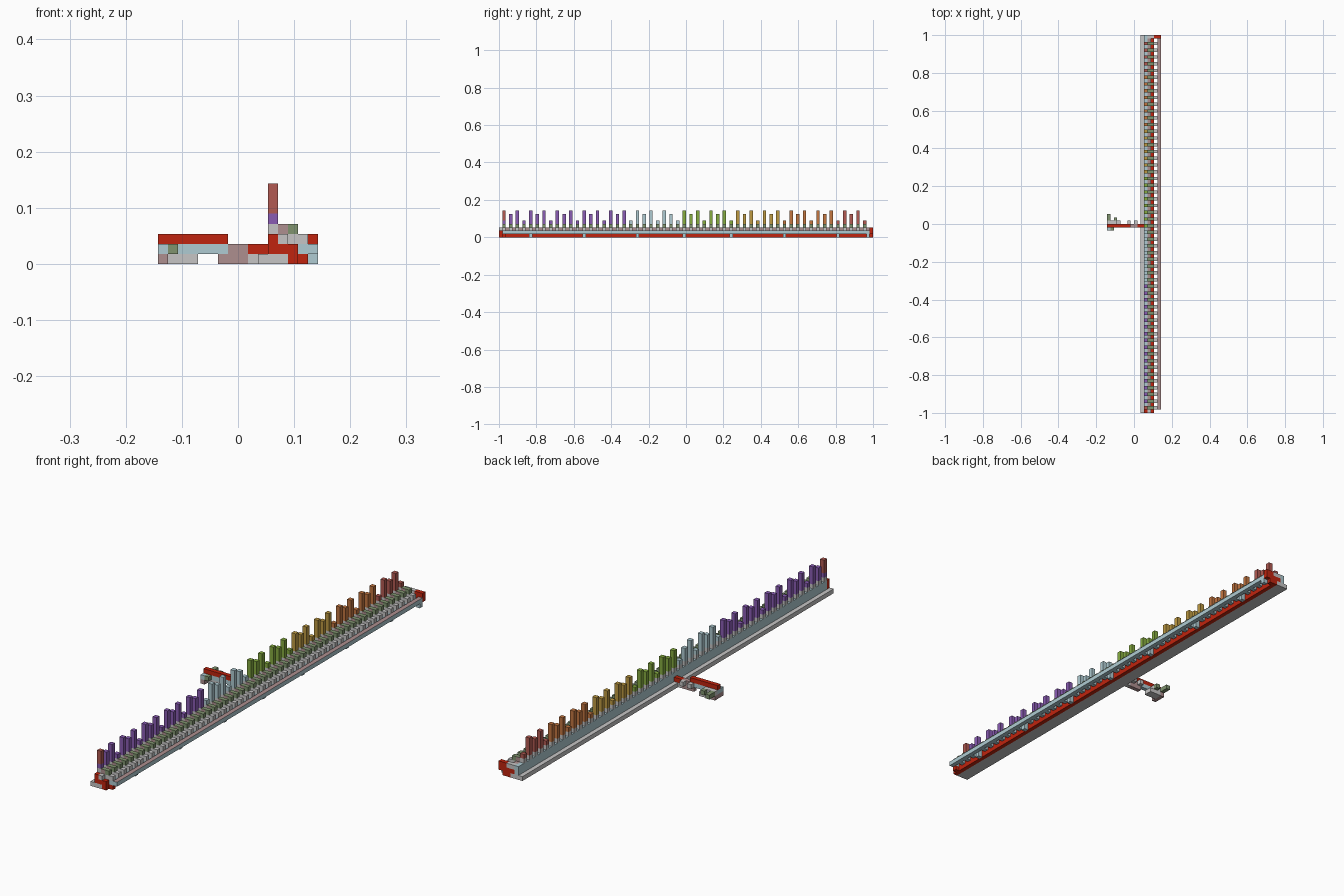
import bpy, bmesh
from mathutils import Matrix, Vector

cube = bpy.data.objects.get("Cube")
if cube:
    bpy.data.objects.remove(cube, do_unlink=True)

U = 2 / 112          # one block
LENGTH = 112         # blocks along y


def material(name, hex_code):
    def linear(c):
        c /= 255
        return c / 12.92 if c < 0.04045 else ((c + 0.055) / 1.055) ** 2.4
    rgb = [linear(c) for c in bytes.fromhex(hex_code)]
    m = bpy.data.materials.new(name)
    m.use_nodes = True
    m.diffuse_color = (*rgb, 1)
    m.node_tree.nodes["Principled BSDF"].inputs["Base Color"].default_value = (*rgb, 1)
    return m


red = material("red", "C0240E")
blue = material("pale_blue", "AFCBD2")
gray = material("light_gray", "C6C5C5")
mauve = material("mauve", "AE8F8F")
sage = material("sage_green", "80946F")
purple = material("purple", "8A5CB4")
green = material("leaf_green", "86AC40")
ochre = material("ochre", "BE9A42")
orange = material("orange", "C47640")
brick = material("brick", "B25A52")


def part(name, mat, boxes, top=None):
    """Boxes are (x, y, z, width, depth, height) in blocks; top recolours upward faces."""
    bm = bmesh.new()
    for x, y, z, w, d, h in boxes:
        centre = Vector((x + w / 2 - 8, y + d / 2 - LENGTH / 2, z + h / 2)) * U
        bmesh.ops.create_cube(bm, size=U, matrix=Matrix.Translation(centre) @ Matrix.Diagonal((w, d, h, 1)))
    mesh = bpy.data.meshes.new(name)
    mesh.materials.append(mat)
    if top:
        mesh.materials.append(top)
        bm.normal_update()
        for f in bm.faces:
            f.material_index = int(f.normal.z > 0.5)
    bm.to_mesh(mesh)
    bm.free()
    obj = bpy.data.objects.new(name, mesh)
    bpy.context.collection.objects.link(obj)
    return obj


steps = range(1, LENGTH - 1, 2)

# Long beam
part("base_flange", gray, [(10, 0, 0, 3, LENGTH, 1)])
part("red_keel", red, [(13, 0, 0, 1, LENGTH, 1), (13, 1, 1, 1, LENGTH - 2, 1)])
part("left_wall", blue, [(11, 1, 1, 1, LENGTH - 1, 2)])
part("core", mauve, [(12, 1, 1, 1, LENGTH - 2, 2)])
part("right_rail", blue, [(15, 1, 1, 1, LENGTH - 2, 1)], top=mauve)
part("rail_foot", blue, [(15, LENGTH - 2, 0, 1, 1, 1)])
part("rail_posts", blue, [(14, y, 0, 1, 1, 1) for y in (9, 25, 41, 55, 69, 85, 101)])

# Repeating teeth and rungs
part("rungs", blue, [(14, y, 1, 1, 1, 1) for y in steps])
part("lower_teeth", gray, [(13, y, 2, 2, 1, 1) for y in steps])
part("mauve_teeth", mauve, [(12, y, 3, 1, 1, 1) for y in steps], top=sage)
part("green_teeth", sage, [(13, y, 3, 1, 1, 1) for y in steps])
part("bar_feet", gray, [(11, y, 3, 1, 1, 1) for y in steps])

# End blocks
part("front_end_block", red, [(11, 0, 1, 3, 1, 1), (11, 0, 2, 1, 1, 1), (14, 1, 0, 1, 1, 1)])
part("front_end_cap", gray, [(12, 0, 2, 1, 1, 1)])
part("back_end_block", red, [(12, LENGTH - 1, 1, 4, 1, 1), (14, LENGTH - 1, 0, 1, 1, 1),
                             (14, LENGTH - 1, 2, 2, 1, 1)])
part("back_end_cap", gray, [(12, LENGTH - 1, 2, 2, 1, 1)])

# Coloured bars: each band runs up to the given bar number
bands = [(1, brick, "first"), (19, purple, "purple"), (27, blue, "blue"), (35, green, "green"),
         (42, ochre, "ochre"), (50, orange, "orange"), (55, brick, "brick")]
start = 0
for stop, mat, label in bands:
    boxes = []
    for n in range(start, stop):
        tall = n % 2 == (0 if n < 26 else 1)
        top = 8 if tall else (7 if n % 4 < 2 else 5)
        foot = 5 if label == "first" else 4
        boxes.append((11, 1 + 2 * n, foot, 1, 1, top - foot))
    part(label + "_bars", mat, boxes)
    start = stop
part("first_bar_foot", purple, [(11, 1, 4, 1, 1, 1)])

# Side arm
part("arm_link", red, [(9, 55, 1, 2, 1, 1)])
part("arm_link_base", gray, [(9, 55, 0, 1, 1, 1)])
part("arm_joint", mauve, [(7, 55, 1, 2, 1, 1), (6, 55, 0, 3, 1, 1)])
part("arm_beam", blue, [(0, 55, 1, 7, 1, 1), (0, 54, 1, 1, 1, 1)])
part("arm_red_bar", red, [(0, 55, 2, 7, 1, 1)])
part("arm_foot", gray, [(1, 55, 0, 3, 2, 1)])
part("arm_foot_end", mauve, [(0, 54, 0, 1, 3, 1)])
part("arm_side_plate", gray, [(0, 56, 1, 3, 1, 1)])
part("arm_teeth", sage, [(0, 57, 1, 1, 2, 1), (2, 57, 1, 1, 1, 1), (1, 54, 1, 1, 1, 1)])
part("joint_teeth", gray, [(x, 56, 1, 1, 1, 1) for x in (6, 8)])
